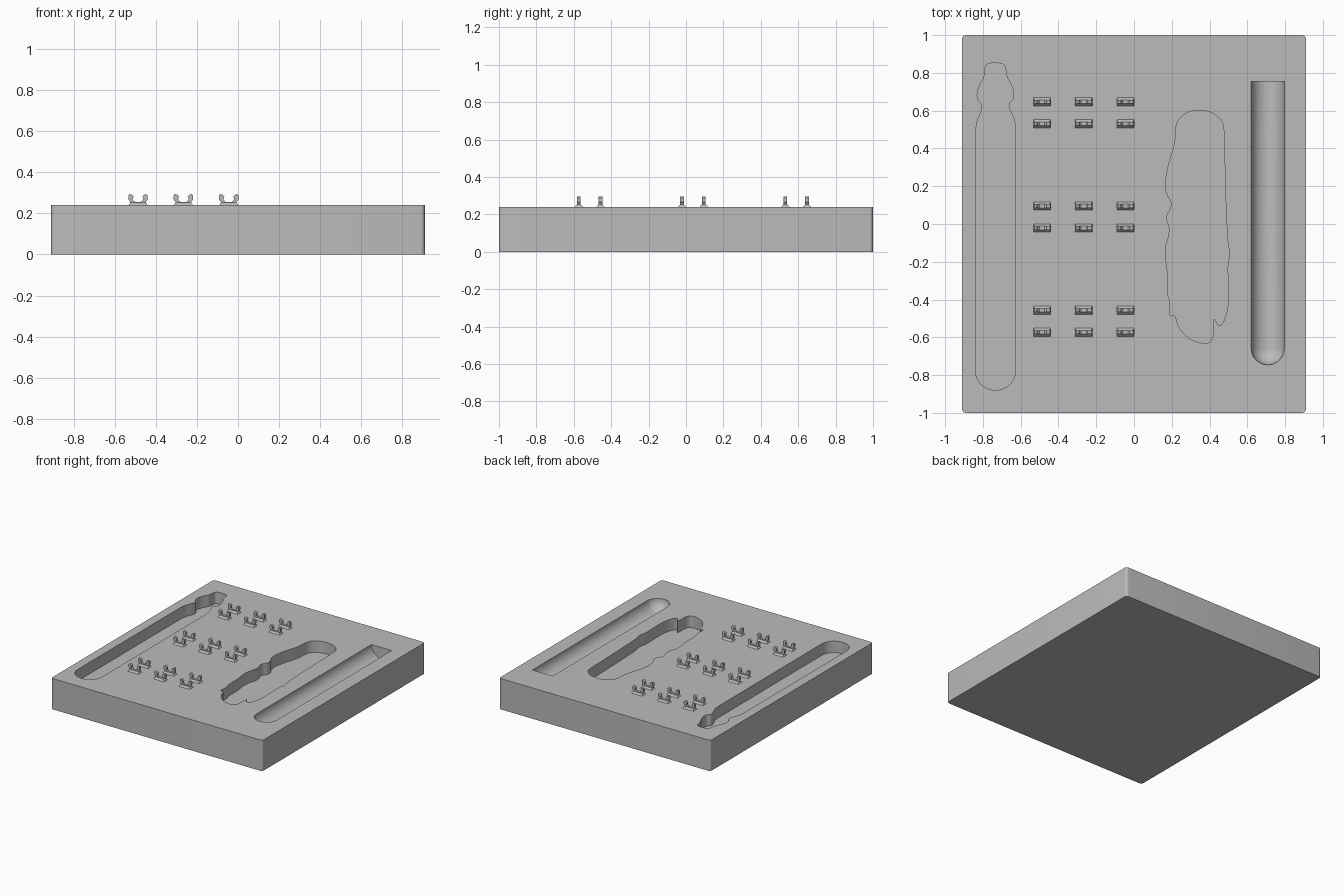
import bpy, bmesh, math
from mathutils import Vector, Matrix

cube = bpy.data.objects.get("Cube")
if cube:
    bpy.data.objects.remove(cube, do_unlink=True)

grey = bpy.data.materials.new("plain grey")
grey.use_nodes = True
colour = (0.5, 0.5, 0.5, 1)
grey.diffuse_color = colour
grey.node_tree.nodes["Principled BSDF"].inputs["Base Color"].default_value = colour

TOP = 0.24      # height of the tray surface
DEPTH = 0.09    # depth of the flat pockets


def make_object(name, bm):
    bmesh.ops.recalc_face_normals(bm, faces=bm.faces)
    mesh = bpy.data.meshes.new(name)
    bm.to_mesh(mesh)
    bm.free()
    mesh.materials.append(grey)
    obj = bpy.data.objects.new(name, mesh)
    bpy.context.collection.objects.link(obj)
    return obj


def activate(obj):
    bpy.ops.object.select_all(action='DESELECT')
    obj.select_set(True)
    bpy.context.view_layer.objects.active = obj


def extrude_outline(bm, points, offset):
    """Fill a closed 3D outline and pull it along the offset."""
    face = bm.faces.new([bm.verts.new(p) for p in points])
    out = bmesh.ops.extrude_face_region(bm, geom=[face])["geom"]
    verts = [g for g in out if isinstance(g, bmesh.types.BMVert)]
    bmesh.ops.translate(bm, verts=verts, vec=offset)


def soften(points, limit):
    """Cut every corner of a closed outline by a small, limited amount."""
    result = []
    for a, b in zip(points, points[1:] + points[:1]):
        a, b = Vector(a), Vector(b)
        step = (b - a) * min(0.25, limit / (b - a).length)
        result += [a + step, b - step]
    return result


def pocket_cutter(name, outline):
    smooth = soften(soften(outline, 0.03), 0.01)
    bm = bmesh.new()
    extrude_outline(bm, [(p.x, p.y, TOP - DEPTH) for p in smooth], (0, 0, DEPTH + 0.1))
    return make_object(name, bm)


# Tray block with rounded upright corners
bm = bmesh.new()
bmesh.ops.create_cube(bm, size=1, matrix=Matrix.Translation((0, 0, TOP / 2))
                      @ Matrix.Diagonal((1.82, 2, TOP, 1)))
upright = [e for e in bm.edges if abs(e.verts[0].co.z - e.verts[1].co.z) > 0.1]
bmesh.ops.bevel(bm, geom=upright, offset=0.02, segments=6, profile=0.5, affect='EDGES')
tray = make_object("tray", bm)

# Long pocket: round front end and a waisted neck at the back
cx, half = -0.733, 0.106
round_end = [(cx - half * math.cos(a), -0.78 - 0.1 * math.sin(a))
             for a in [math.pi * i / 12 for i in range(13)]]
neck = [(-0.627, 0.53), (-0.645, 0.58), (-0.665, 0.62), (-0.66, 0.645), (-0.638, 0.66),
        (-0.637, 0.7), (-0.65, 0.74), (-0.675, 0.78), (-0.68, 0.83), (-0.696, 0.852),
        (-0.775, 0.852), (-0.79, 0.83), (-0.79, 0.78), (-0.815, 0.74), (-0.83, 0.7),
        (-0.83, 0.66), (-0.8, 0.63), (-0.81, 0.59), (-0.837, 0.53)]
long_cutter = pocket_cutter("long_pocket_cutter", round_end + neck)

# Irregular pocket
shape = [(0.32, 0.605), (0.26, 0.58), (0.22, 0.53), (0.22, 0.43), (0.18, 0.31),
         (0.16, 0.18), (0.21, 0.1), (0.165, 0.04), (0.195, -0.03), (0.16, -0.14),
         (0.18, -0.26), (0.175, -0.37), (0.195, -0.42), (0.185, -0.49), (0.22, -0.48),
         (0.23, -0.54), (0.29, -0.61), (0.37, -0.635), (0.42, -0.62), (0.42, -0.48),
         (0.45, -0.55), (0.48, -0.51), (0.5, -0.43), (0.495, -0.2), (0.51, -0.16),
         (0.495, -0.1), (0.485, 0.13), (0.475, 0.53), (0.45, 0.56), (0.41, 0.595)]
shaped_cutter = pocket_cutter("shaped_pocket_cutter", shape)

# Half-round trough: ball end at the front, flat end at the back
radius, ball_y, back_y = 0.0875, -0.658, 0.755
arc = [math.pi / 2 * i / 12 for i in range(13)]
profile = [(radius * math.sin(a), ball_y - radius * math.cos(a)) for a in arc]
profile += [(radius, back_y), (0, back_y)]
bm = bmesh.new()
verts = [bm.verts.new((x, y, 0)) for x, y in profile]
edges = [bm.edges.new(pair) for pair in zip(verts, verts[1:])]
bmesh.ops.spin(bm, geom=verts + edges, cent=(0, 0, 0), axis=(0, 1, 0),
               angle=math.tau, steps=48)
bmesh.ops.remove_doubles(bm, verts=bm.verts, dist=0.0001)
bmesh.ops.translate(bm, verts=bm.verts, vec=(0.708, 0, TOP))
trough_cutter = make_object("trough_cutter", bm)

# Cut the three recesses
for cutter in (long_cutter, shaped_cutter, trough_cutter):
    activate(tray)
    mod = tray.modifiers.new("recess", 'BOOLEAN')
    mod.operation = 'DIFFERENCE'
    mod.solver = 'EXACT'
    mod.object = cutter
    bpy.ops.object.modifier_apply(modifier=mod.name)
    bpy.data.objects.remove(cutter, do_unlink=True)
activate(tray)
bpy.ops.object.shade_smooth_by_angle(angle=math.radians(30))

# Small open clip: flared foot and two hooked jaws
bm = bmesh.new()
foot = bmesh.ops.create_cube(bm, size=1)["verts"]
for v in foot:
    upper = v.co.z > 0
    v.co.x *= 0.076 if upper else 0.095
    v.co.y *= 0.02 if upper else 0.048
    v.co.z = 0.013 if upper else -0.002
side = [(0.036, 0.01), (0.041, 0.02), (0.047, 0.027), (0.047, 0.048), (0.041, 0.055),
        (0.028, 0.05), (0.021, 0.041), (0.026, 0.034), (0.024, 0.024), (0.014, 0.016)]
jaws = side + [(-x, z) for x, z in reversed(side)]
extrude_outline(bm, [(x, -0.01, z) for x, z in jaws], (0, 0.02, 0))
clip = make_object("clip", bm)
clip_mesh = clip.data
bpy.data.objects.remove(clip, do_unlink=True)

# Three columns of clips, in three pairs of rows
for column in range(3):
    for pair in range(3):
        for end in (-1, 1):
            obj = bpy.data.objects.new("clip", clip_mesh)
            obj.location = (-0.487 + 0.221 * column, -0.515 + 0.552 * pair + 0.058 * end, TOP)
            bpy.context.collection.objects.link(obj)
